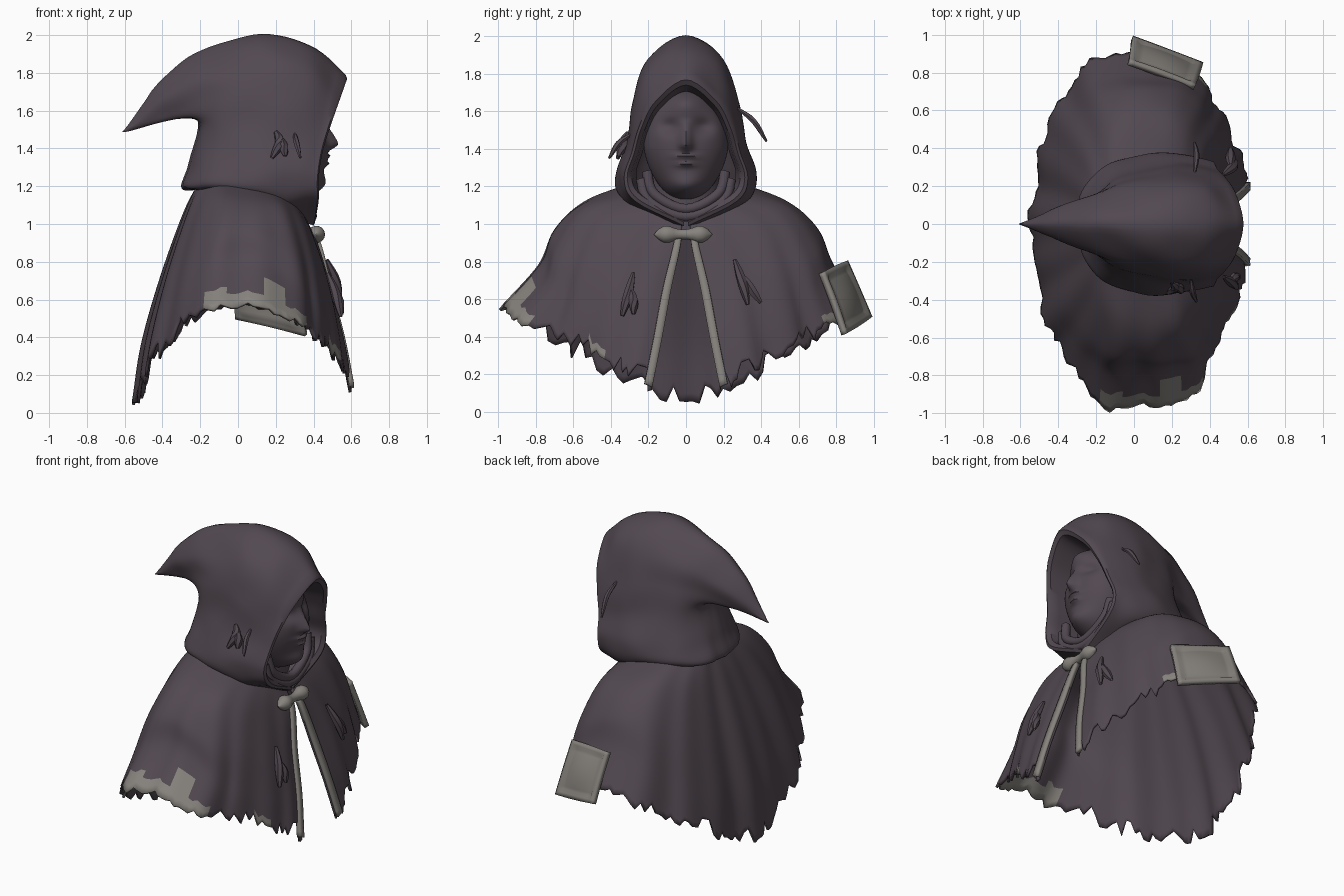
import bpy, bmesh, math, random
from mathutils import Vector, noise

if "Cube" in bpy.data.objects:
    bpy.data.objects.remove(bpy.data.objects["Cube"])

random.seed(4)


def material(name, col):
    m = bpy.data.materials.new(name)
    m.diffuse_color = (*col, 1)
    m.use_nodes = True
    m.node_tree.nodes["Principled BSDF"].inputs["Base Color"].default_value = m.diffuse_color
    return m


CLOTH = material("dark_purple_cloth", (0.085, 0.066, 0.082))
TRIM = material("worn_grey_trim", (0.24, 0.225, 0.205))


def catmull(p, t):
    i = max(0, min(int(t), len(p) - 2))
    f = t - i
    b, c = p[i], p[i + 1]
    a = p[i - 1] if i > 0 else 2 * b - c
    d = p[i + 2] if i + 2 < len(p) else 2 * c - b
    return 0.5 * (2 * b + (c - a) * f + (2 * a - 5 * b + 4 * c - d) * f * f
                  + (3 * b - a - 3 * c + d) * f ** 3)


def surf(keys, u, v):
    return catmull([catmull(row, v) for row in keys], u)


def vec(rows):
    return [[Vector(p) for p in row] for row in rows]


def finish(name, bm, mats, thick=0, offset=0.0):
    bmesh.ops.remove_doubles(bm, verts=bm.verts, dist=0.0005)
    bmesh.ops.recalc_face_normals(bm, faces=bm.faces)
    me = bpy.data.meshes.new(name)
    bm.to_mesh(me)
    bm.free()
    for m in mats:
        me.materials.append(m)
    ob = bpy.data.objects.new(name, me)
    bpy.context.collection.objects.link(ob)
    if thick:
        s = ob.modifiers.new("thickness", "SOLIDIFY")
        s.thickness, s.offset = thick, offset
    return ob


def sheet(name, pts, mats, thick=0, rule=None, close=False):
    """Quad sheet from rows of points; rule(row, col) gives the material index."""
    bm = bmesh.new()
    vs = [[bm.verts.new(p) for p in row] for row in pts]
    n = len(vs[0])
    for i in range(len(vs) - 1):
        for j in range(n if close else n - 1):
            k = (j + 1) % n
            f = bm.faces.new((vs[i][j], vs[i + 1][j], vs[i + 1][k], vs[i][k]))
            if rule:
                f.material_index = rule(i, j)
    return finish(name, bm, mats, thick)


def tube(name, pts, radii, mat, sides=8, flat=1.0):
    pts = [Vector(p) for p in pts]
    rows = []
    for i, p in enumerate(pts):
        d = pts[min(i + 1, len(pts) - 1)] - pts[max(i - 1, 0)]
        q = d.to_track_quat('Z', 'Y')
        rows.append([p + q @ Vector((radii[i] * math.cos(a), radii[i] * flat * math.sin(a), 0))
                     for a in (2 * math.pi * k / sides for k in range(sides))])
    return sheet(name, rows, [mat], close=True)


# Cape: profiles from the front opening round to the back, neck to hem
half = vec([
    [(.36, .02, 1.0), (.42, .03, .88), (.47, .08, .65), (.54, .13, .38), (.59, .18, .13)],
    [(.34, .12, 1.05), (.40, .20, .92), (.48, .28, .68), (.54, .33, .42), (.57, .37, .22)],
    [(.28, .20, 1.12), (.34, .40, 1.0), (.40, .50, .78), (.43, .56, .55), (.44, .60, .36)],
    [(.20, .26, 1.16), (.24, .52, 1.07), (.30, .66, .85), (.33, .72, .65), (.34, .80, .46)],
    [(.08, .28, 1.20), (.08, .55, 1.1), (.08, .70, .96), (.08, .77, .79), (.08, .90, .56)],
    [(-.08, .26, 1.22), (-.10, .50, 1.12), (-.14, .66, .95), (-.18, .75, .74), (-.20, .86, .52)],
    [(-.16, .18, 1.22), (-.22, .36, 1.08), (-.30, .50, .82), (-.36, .58, .55), (-.40, .64, .33)],
    [(-.20, .10, 1.22), (-.27, .18, 1.05), (-.38, .26, .72), (-.46, .30, .42), (-.50, .34, .18)],
    [(-.20, 0, 1.22), (-.28, 0, 1.05), (-.40, 0, .70), (-.49, 0, .36), (-.53, 0, .07)],
])
cape_keys = half + [
    [Vector((p.x, -p.y * (1.08 if j == 4 and 3 <= k <= 5 else 1), p.z))
     for j, p in enumerate(half[k])] for k in range(7, -1, -1)]


def cape_point(u, t):
    p = surf(cape_keys, u, t)
    out = Vector((p.x - .05, p.y, 0)).normalized()
    calm = 1 - math.exp(-(u - 4) ** 2)
    edge = min(1, u / 1.2, (16 - u) / 1.2)
    fold = .6 * math.sin(u * 4.1) + .5 * math.sin(u * 7.3 + 1)
    return p + out * fold * .024 * (t / 4) * calm * edge


COLS, ROWS = 160, 28
cape = []
for c in range(COLS + 1):
    u = 16 * c / COLS
    quiet = .25 if abs(u - 12) < 1.1 or abs(u - 4) < 1 else 1
    rag = quiet * random.choice((-.36, -.2, -.1, 0, .06, .12))
    if c in (0, COLS) or abs(u - 8) < .12:
        rag = .06
    # only the lowest part of each column is ragged
    cape.append([cape_point(u, 4 * r / ROWS + rag * max(0, (r / ROWS - .8) / .2))
                 for r in range(ROWS + 1)])


def cape_colour(c, r):
    u = 16 * (c + .5) / COLS
    depth = 0
    if 11.1 < u < 13.1:
        depth = 2 + (3 if 12.2 < u < 12.6 else 0) + (1 if 11.1 < u < 11.5 else 0)
    elif 14.3 < u < 14.7 or 2.7 < u < 3.1:
        depth = 2
    return int(r >= ROWS - depth)


sheet("cape", cape, [CLOTH, TRIM], .016, cape_colour)

# Pale bands along both edges of the front opening
for side, us in (("left", (0, .1, .22)), ("right", (16, 15.9, 15.78))):
    sheet("opening_band_" + side,
          [[cape_point(u, .75 + 3.25 * r / 24) + Vector((.012, 0, 0)) for r in range(25)]
           for u in us], [TRIM], .026)

# Shoulder patch with a raised rim
a, b, c, d = (Vector(p) for p in
              ((-.04, .83, .79), (.31, .70, .73), (.35, .82, .40), (-.02, .96, .49)))
normal = (b - a).cross(d - a).normalized()
if normal.y < 0:
    normal = -normal
N = 16
patch = []
for i in range(N + 1):
    row = []
    for j in range(N + 1):
        s, t = i / N, j / N
        p = a.lerp(b, s).lerp(d.lerp(c, s), t)
        border = min(i, j, N - i, N - j) < 2
        bulge = .03 * math.sin(math.pi * s) * math.sin(math.pi * t)
        row.append(p + normal * (.012 + bulge + (.014 if border else 0)))
    patch.append(row)
sheet("shoulder_patch", patch, [TRIM], .03)

# Hood: lines running from the front rim to the back, ridge to lower tuck
hood_half = vec([
    [(.57, 0, 1.79), (.38, 0, 1.95), (.13, 0, 2.0), (-.15, 0, 1.94), (-.38, 0, 1.79), (-.60, 0, 1.50)],
    [(.53, .17, 1.67), (.37, .19, 1.84), (.17, .20, 1.88), (-.10, .17, 1.81), (-.36, .10, 1.69), (-.60, 0, 1.50)],
    [(.48, .25, 1.52), (.34, .28, 1.60), (.15, .28, 1.66), (-.08, .22, 1.66), (-.31, .10, 1.59), (-.58, 0, 1.49)],
    [(.44, .29, 1.38), (.32, .31, 1.42), (.12, .31, 1.46), (-.08, .25, 1.50), (-.19, .13, 1.53), (-.23, 0, 1.57)],
    [(.42, .33, 1.24), (.28, .36, 1.26), (.08, .37, 1.28), (-.13, .29, 1.30), (-.23, .16, 1.32), (-.26, 0, 1.33)],
    [(.42, .27, 1.12), (.26, .33, 1.13), (.06, .36, 1.18), (-.15, .30, 1.20), (-.27, .17, 1.20), (-.30, 0, 1.19)],
    [(.40, .01, .99), (.28, .18, 1.04), (.06, .25, 1.14), (-.10, .20, 1.17), (-.18, .12, 1.18), (-.20, 0, 1.18)],
])
hood_keys = [[Vector((p.x, -p.y, p.z)) for p in row] for row in hood_half[:0:-1]] + hood_half
hood = []
for i in range(73):
    u = i / 6
    row = []
    for j in range(31):
        p = surf(hood_keys, u, j / 6)
        if 0 < j < 27:
            p = p + noise.noise_vector(p * 5) * .012
        row.append(p)
    # rolled lip and lining behind the rim
    rim = row[0]
    lip = [Vector((rim.x + dx, rim.y * k, 1.38 + (rim.z - 1.38) * k))
           for dx, k in ((-.2, .80), (-.06, .85), (-.01, .88), (.008, .95))]
    hood.append(lip + row)
sheet("hood", hood, [CLOTH])

# Masked head: sphere shaped by soft bumps
bm = bmesh.new()
bmesh.ops.create_uvsphere(bm, u_segments=96, v_segments=64, radius=1)


def bump(y, z, cy, cz, wy, wz):
    return math.exp(-((y - cy) / wy) ** 2 - ((z - cz) / wz) ** 2)


for v in bm.verts:
    x, y, z = v.co.x * .2, v.co.y * .225, v.co.z * .3 + 1.42
    if z < 1.4:
        y *= 1 - .5 * (1.4 - z)
    if x > 0:
        ramp = max(0, min(1, (1.56 - z) / .13)) * max(0, min(1, (z - 1.38) / .035))
        x += .06 * ramp * math.exp(-(y / .032) ** 2)
        x += .05 * bump(y, z, 0, 1.65, .1, .07) + .05 * bump(y, z, 0, 1.2, .1, .06)
        x += .025 * bump(y, z, 0, 1.36, .06, .015) + .025 * bump(y, z, 0, 1.32, .05, .015)
        x -= .035 * bump(y, z, .09, 1.52, .055, .04) + .035 * bump(y, z, -.09, 1.52, .055, .04)
    v.co = (x + .27, y, z)
finish("masked_head", bm, [CLOTH])

# Neck and the scarf folds under the chin
tube("neck", [(.12, 0, .95), (.14, 0, 1.1), (.18, 0, 1.35)], [.24, .2, .17], CLOTH, 24)
for k, (dx, dz, w) in enumerate(((0, 0, 1), (.0, -.04, 1.15))):
    path = [Vector((.36, -.21, 1.28)), Vector((.38, -.17, 1.16)), Vector((.39, 0, 1.08)),
            Vector((.38, .17, 1.16)), Vector((.36, .21, 1.28))]
    pts = [catmull(path, i / 5) for i in range(21)]
    tube("scarf_fold_%d" % (k + 1), [(p.x + dx, p.y * w, p.z + dz) for p in pts],
         [.028] * 21, CLOTH, 10)

# Bow-shaped clasp
radii = [.002, .03, .045, .046, .036, .028, .027, .028, .036, .046, .045, .03, .002]
tube("clasp", [(.415, -.17 + .31 * i / 12, .945) for i in range(13)], radii, TRIM, 14)

# Torn flaps and loose straps
flaps = {
    "cape_tear_right": [(.475, -.28, .74), (.52, -.31, .62), (.545, -.34, .51)],
    "cape_tear_right_prong": [(.51, -.30, .66), (.535, -.28, .59), (.55, -.28, .52)],
    "cape_tear_left": [(.47, .26, .81), (.52, .30, .69), (.54, .33, .57)],
    "cape_tear_left_prong": [(.51, .31, .72), (.51, .35, .65), (.51, .40, .58)],
    "hood_tear": [(.20, -.31, 1.49), (.22, -.335, 1.43), (.18, -.365, 1.35)],
    "hood_tear_prong": [(.21, -.32, 1.47), (.24, -.34, 1.41), (.25, -.36, 1.36)],
    "hood_strap_left": [(.32, .27, 1.62), (.33, .36, 1.55), (.32, .43, 1.44)],
    "hood_strap_right": [(.30, -.29, 1.48), (.31, -.36, 1.43), (.33, -.41, 1.35)],
}
for name, path in flaps.items():
    path = [Vector(p) for p in path]
    w = .016 if "strap" in name else .026
    tube(name, [catmull(path, i / 4) for i in range(9)],
         [w * (.25 + .75 * math.sin(math.pi * (i + .5) / 9)) for i in range(9)], CLOTH, 6)

for ob in bpy.data.objects:
    ob.select_set(True)
    bpy.context.view_layer.objects.active = ob
bpy.ops.object.shade_smooth_by_angle(angle=math.radians(40))
